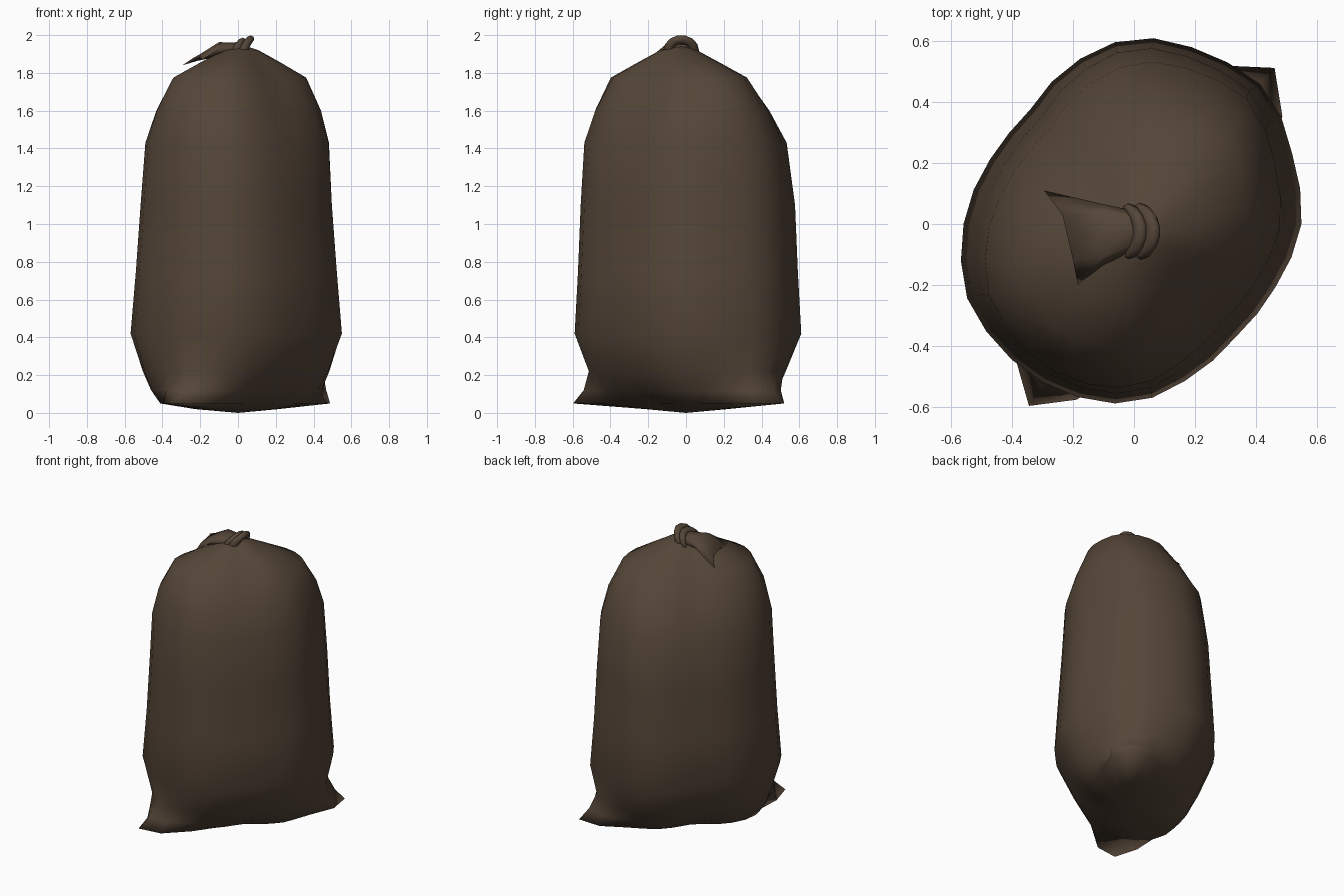
import bpy, bmesh, math
from mathutils import Vector

if "Cube" in bpy.data.objects:
    bpy.data.objects.remove(bpy.data.objects["Cube"])

cloth = bpy.data.materials.new("dark_brown_cloth")
cloth.diffuse_color = (0.090, 0.060, 0.039, 1)
cloth.use_nodes = True
cloth.node_tree.nodes["Principled BSDF"].inputs["Base Color"].default_value = cloth.diffuse_color


def finish(name, bm):
    """Turn a bmesh into a smooth cloth object."""
    bmesh.ops.recalc_face_normals(bm, faces=bm.faces)
    me = bpy.data.meshes.new(name)
    bm.to_mesh(me)
    bm.free()
    ob = bpy.data.objects.new(name, me)
    bpy.context.collection.objects.link(ob)
    me.materials.append(cloth)
    for p in me.polygons:
        p.use_smooth = True
    return ob


def bridge(bm, a, b):
    n = len(a)
    for i in range(n):
        j = (i + 1) % n
        bm.faces.new((a[i], a[j], b[j], b[i]))


# Sack body: footprint radius every 22.5 degrees, scaled row by row
FOOT = [.55, .565, .62, .61, .615, .56, .50, .52,
        .56, .60, .60, .60, .59, .53, .495, .51]
N = 30


def foot(t):
    f = (t / (2 * math.pi) * 16) % 16
    i = int(f)
    return FOOT[i] + (FOOT[(i + 1) % 16] - FOOT[i]) * (f - i)


def ear(t):
    """Strength of the two pinched bottom corners in direction t."""
    best = 0
    for deg in (48, 242):
        d = abs((math.degrees(t) - deg + 180) % 360 - 180)
        best = max(best, min(1, 1.1 * (1 - d / 27)))
    return best


# height, scale, diagonal stretch, corner strength, width in x
ROWS = [(.02, .32, .35, 0, 1), (.05, .62, .26, 1, 1), (.12, .76, .13, .6, 1),
        (.22, .86, .06, .1, 1), (.42, 1.0, 0, 0, 1), (.75, .97, 0, 0, .98),
        (1.10, .945, .01, 0, .955), (1.43, .89, .03, 0, .965),
        (1.60, .76, .10, 0, .98), (1.775, .575, .18, 0, 1),
        (1.86, .33, .19, 0, 1), (1.92, .16, .05, 0, 1)]

bm = bmesh.new()
rings = []
for z, s, a, e, wx in ROWS:
    k = min(.75, max(0, (z - 1.3) / .6))     # the neck sits off centre
    ring = []
    for i in range(N):
        t = 2 * math.pi * i / N
        r = foot(t) * s * (1 + a * math.cos(2 * (t - math.radians(42))))
        r += (.69 - r) * e * ear(t)
        ring.append(bm.verts.new((wx * r * math.cos(t) + .025 * k,
                                  r * math.sin(t) - .055 * k, z)))
    rings.append(ring)
for a, b in zip(rings, rings[1:]):
    bridge(bm, a, b)
for ring, co in ((rings[0], (0, 0, 0)), (rings[-1], (.015, -.03, 1.95))):
    c = bm.verts.new(co)
    for i in range(N):
        bm.faces.new((ring[i], ring[(i + 1) % N], c))
finish("sack_body", bm)


# Knot: two tilted loops of twisted cloth
def loop(name, centre, ry, rz, minor, lean):
    bm = bmesh.new()
    hoops = []
    for i in range(14):
        t = 2 * math.pi * i / 14
        hoop = []
        for j in range(8):
            p = 2 * math.pi * j / 8
            c, h = minor * math.cos(p), minor * math.sin(p)
            y, z = (ry + c) * math.cos(t), (rz + c) * math.sin(t)
            x = h + lean * z - 3 * y * y
            hoop.append(bm.verts.new(Vector(centre) + Vector((x, y, z))))
        hoops.append(hoop)
    for i in range(14):
        bridge(bm, hoops[i], hoops[(i + 1) % 14])
    finish(name, bm)


loop("knot_loop_inner", (.005, -.025, 1.915), .070, .05, .023, .3)
loop("knot_loop_outer", (.045, -.025, 1.918), .070, .058, .024, .3)

# Loose end of the sack: a closed fan from the knot to two drooping points
STATIONS = [(.05, -.025, 1.935, .05, .035), (-.03, -.025, 1.925, .075, .035),
            (-.10, -.035, 1.925, .10, .038)]
bm = bmesh.new()
rings = []
for x, y, z, w, h in STATIONS:
    rings.append([bm.verts.new((x, y + w * math.cos(t), z + h * math.sin(t)))
                  for t in (math.pi * i / 4 for i in range(8))])
tips = [(-.295, .11, 1.84), (-.235, .03, 1.88), (-.20, -.035, 1.90),
        (-.20, -.12, 1.89), (-.185, -.20, 1.872)]
lower = [bm.verts.new(Vector(p) - Vector((0, 0, .02))) for p in tips[1:4]]
upper = [bm.verts.new(p) for p in tips]
rings.append(upper + lower[::-1])
for a, b in zip(rings, rings[1:]):
    bridge(bm, a, b)
bm.faces.new(rings[0])
bm.faces.new(rings[-1])
finish("loose_end", bm)
